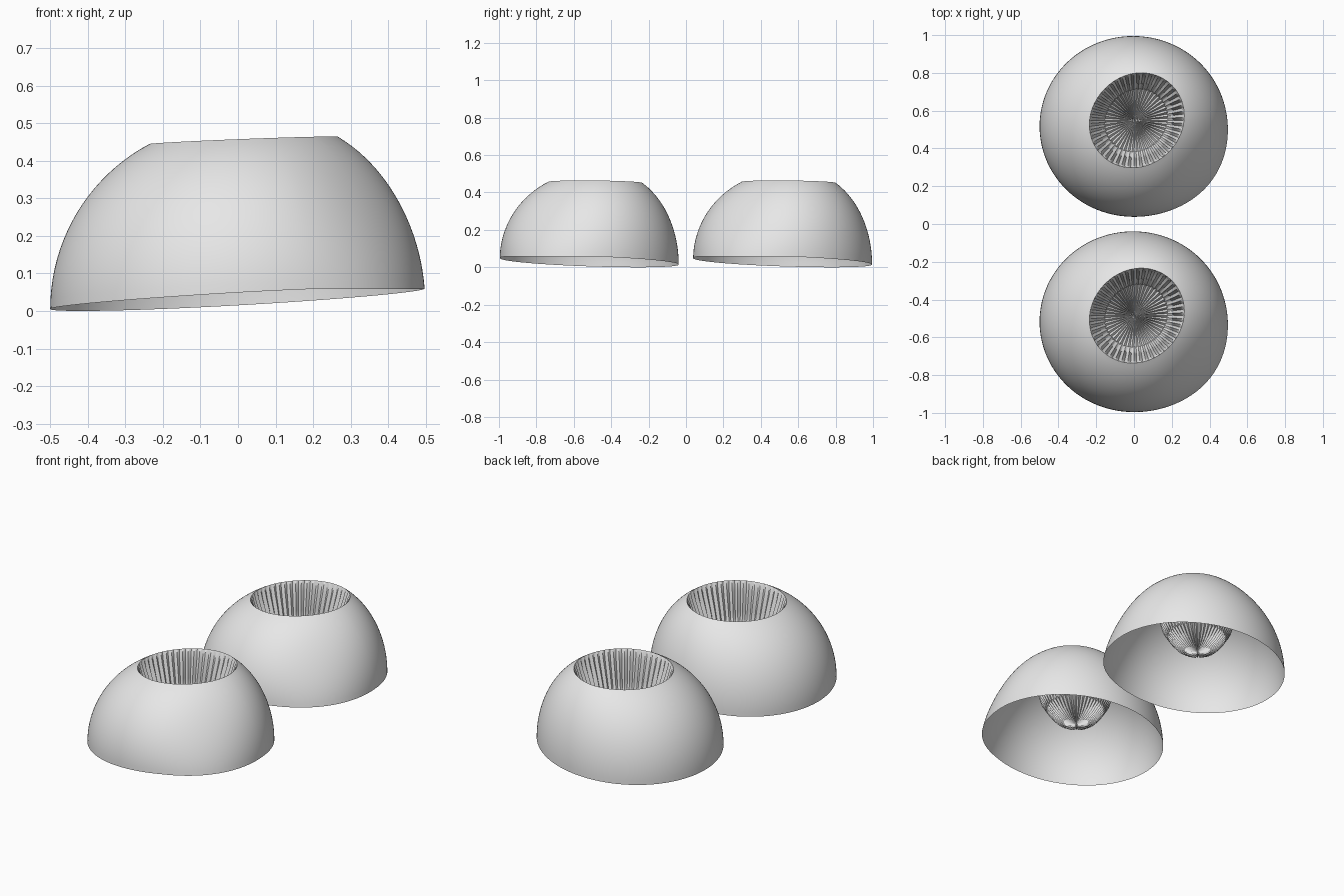
import bpy, bmesh, math
from math import sin, cos, pi, radians

if "Cube" in bpy.data.objects:
    bpy.data.objects.remove(bpy.data.objects["Cube"])

SEGS, PLEATS = 192, 48
CENTRE_Y = 0.517

grey = bpy.data.materials.new("plain grey")
grey.diffuse_color = (0.8, 0.8, 0.8, 1)
grey.use_nodes = True
grey.node_tree.nodes["Principled BSDF"].inputs["Base Color"].default_value = grey.diffuse_color


def bump(a):
    """Soft bulge centred on the front right corner."""
    d = (a - radians(325) + pi) % (2 * pi) - pi
    return math.exp(-0.5 * (d / radians(23)) ** 2)


def base_point(a):
    """Tilted, slightly uneven lower edge."""
    r = 0.487 + 0.009 * cos(2 * a) - 0.004 * cos(a) + 0.015 * bump(a)
    z = min(0.032 + 0.027 * cos(a) - 0.017 * sin(a), 0.058)
    return r * cos(a), r * sin(a), z


def hole_point(a, scale=1.0):
    """Tilted oval upper edge."""
    r = (0.25 + 0.012 * cos(2 * (a - pi / 4))) * scale
    x, y = 0.015 + r * cos(a), 0.032 + r * sin(a)
    return x, y, min(0.454 + 0.04 * x - 0.015 * y, 0.464)


def shell_point(t, a):
    """Round wall rising from the lower edge to the hole."""
    top = radians(62.4)
    w = (1 - cos(t * top)) / (1 - cos(top))
    v = sin(t * top) / sin(top)
    b, h = base_point(a), hole_point(a)
    pull = 0.03 * sin(pi * t) * bump(a)      # flatter shoulder at the corner
    return (b[0] + (h[0] - b[0]) * w - pull * cos(a),
            b[1] + (h[1] - b[1]) * w - pull * sin(a),
            b[2] + (h[2] - b[2]) * v)


# bowl profile: radius fraction, height, radial pleat depth, vertical pleat depth
BOWL = [(1.0, 0.455, 0.0, 0.0), (0.98, 0.445, 0.005, 0.003),
        (0.94, 0.40, 0.006, 0.0), (0.88, 0.35, 0.007, 0.0),
        (0.82, 0.30, 0.008, 0.0), (0.77, 0.25, 0.007, 0.004),
        (0.66, 0.20, 0.004, 0.008), (0.50, 0.16, 0.0, 0.009),
        (0.30, 0.128, 0.0, 0.007), (0.12, 0.113, 0.0, 0.003)]


def bowl_point(row, a):
    frac, height, radial, vertical = row
    wave = cos(PLEATS * a)
    x, y, z = hole_point(a, frac)
    r = radial * wave
    tilt = (z - 0.455) * frac
    shift = 0.01 * (1 - frac)                # floor sits slightly off axis
    return (x + r * cos(a) - shift, y + r * sin(a),
            height + tilt + vertical * wave)


def build(name, rings, y, pole=None, angle=60):
    """Skin a stack of closed rings, optionally closed to a pole."""
    bm = bmesh.new()
    rows = [[bm.verts.new(p) for p in ring] for ring in rings]
    for lo, hi in zip(rows, rows[1:]):
        for j in range(SEGS):
            k = (j + 1) % SEGS
            bm.faces.new((lo[j], lo[k], hi[k], hi[j]))
    if pole:
        tip = bm.verts.new(pole)
        for j in range(SEGS):
            bm.faces.new((rows[-1][j], rows[-1][(j + 1) % SEGS], tip))
    mesh = bpy.data.meshes.new(name)
    bm.to_mesh(mesh)
    bm.free()
    mesh.materials.append(grey)
    ob = bpy.data.objects.new(name, mesh)
    ob.location.y = y
    bpy.context.collection.objects.link(ob)
    bpy.ops.object.select_all(action='DESELECT')
    ob.select_set(True)
    bpy.context.view_layer.objects.active = ob
    bpy.ops.object.shade_smooth_by_angle(angle=radians(angle))


angles = [2 * pi * j / SEGS for j in range(SEGS)]
shell = [[shell_point(i / 20, a) for a in angles] for i in range(21)]
bowl = [[bowl_point(row, a) for a in angles] for row in BOWL]

# two matching domes, one behind the other
for side, y in (("front", -CENTRE_Y), ("back", CENTRE_Y)):
    build(side + "_dome_shell", shell, y)
    build(side + "_pleated_bowl", bowl, y, pole=(0.005, 0.032, 0.11), angle=30)
